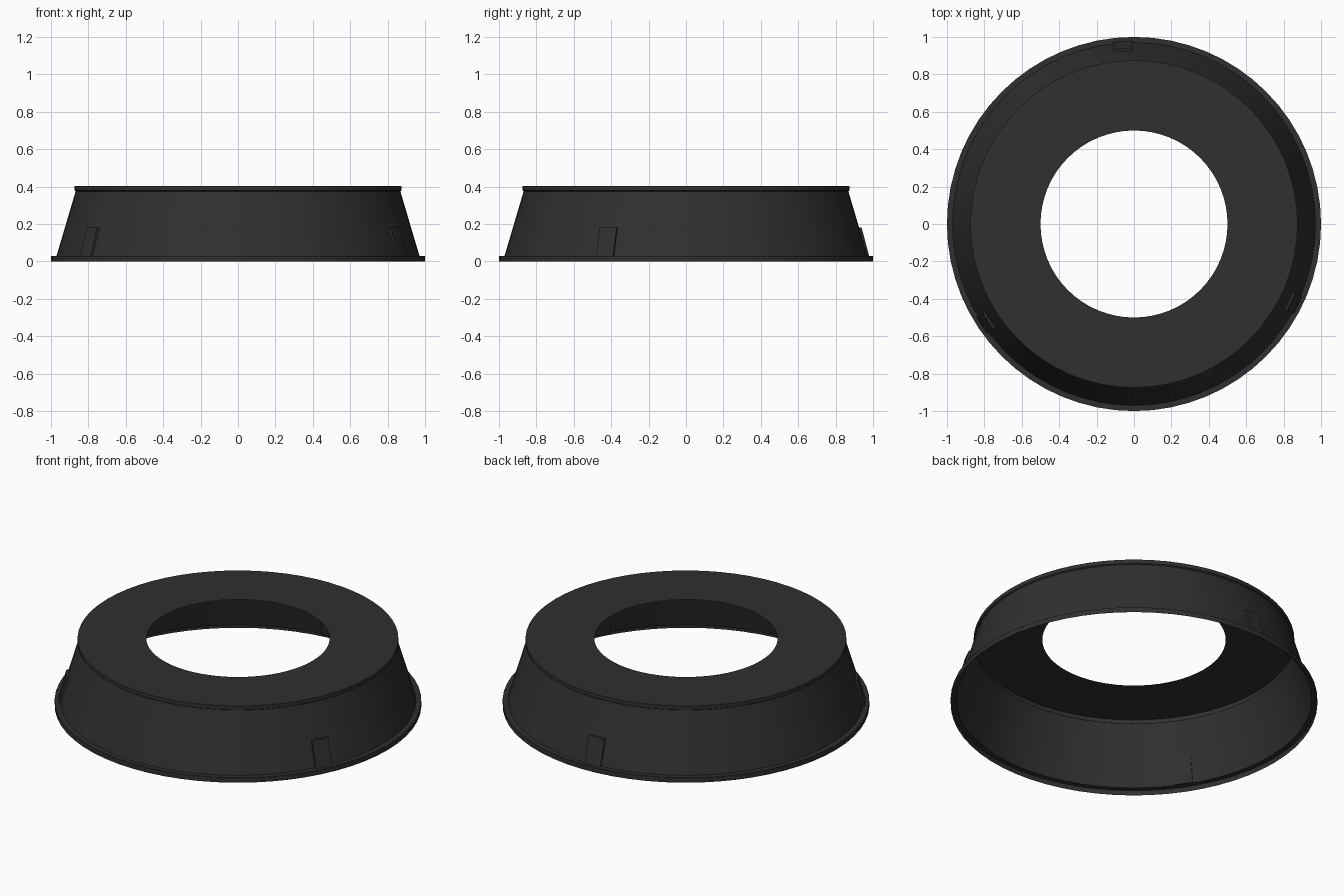
import bpy, bmesh, math
from mathutils import Matrix

if "Cube" in bpy.data.objects:
    bpy.data.objects.remove(bpy.data.objects["Cube"])

SEGMENTS = 64

black = bpy.data.materials.new("matte_black")
black.diffuse_color = (0.029, 0.029, 0.029, 1)
black.use_nodes = True
black.node_tree.nodes["Principled BSDF"].inputs["Base Color"].default_value = black.diffuse_color


def add_object(name, bm):
    mesh = bpy.data.meshes.new(name)
    bm.to_mesh(mesh)
    bm.free()
    mesh.materials.append(black)
    obj = bpy.data.objects.new(name, mesh)
    bpy.context.collection.objects.link(obj)
    return obj


def smooth(obj):
    bpy.ops.object.select_all(action='DESELECT')
    obj.select_set(True)
    bpy.context.view_layer.objects.active = obj
    bpy.ops.object.shade_smooth_by_angle(angle=math.radians(30))


def lathe(name, profile):
    # Revolve an open (radius, height) profile, listed bottom to top
    bm = bmesh.new()
    rings = []
    for r, z in profile:
        rings.append([bm.verts.new((r * math.cos(2 * math.pi * i / SEGMENTS),
                                    r * math.sin(2 * math.pi * i / SEGMENTS), z))
                      for i in range(SEGMENTS)])
    for low, high in zip(rings, rings[1:]):
        for i in range(SEGMENTS):
            j = (i + 1) % SEGMENTS
            bm.faces.new((low[i], low[j], high[j], high[i]))
    obj = add_object(name, bm)
    smooth(obj)
    return obj


# Thin hollow shell: base flange, sloped wall, top lip, flat ring with hole
lathe("ring_shell", [(1.0, 0.0), (1.0, 0.03), (0.97, 0.03), (0.868, 0.375),
                     (0.875, 0.38), (0.875, 0.403), (0.5, 0.403)])


def add_tab(name, angle):
    # Slim sloped plate lying on the wall; local +x points outward
    bm = bmesh.new()
    section = [(0.96, 0.03), (0.978, 0.03), (0.938, 0.18), (0.92, 0.18)]
    sides = [[bm.verts.new((x, y, z)) for x, z in section] for y in (-0.05, 0.05)]
    bm.faces.new(sides[0])
    bm.faces.new(sides[1][::-1])
    for i in range(4):
        j = (i + 1) % 4
        bm.faces.new((sides[0][j], sides[0][i], sides[1][i], sides[1][j]))
    bmesh.ops.recalc_face_normals(bm, faces=bm.faces)
    bm.transform(Matrix.Rotation(math.radians(angle), 4, 'Z'))
    return add_object(name, bm)


# Three locking tabs evenly spaced around the wall
for k in range(3):
    add_tab(f"locking_tab_{k + 1}", 93.6 + 120 * k)
